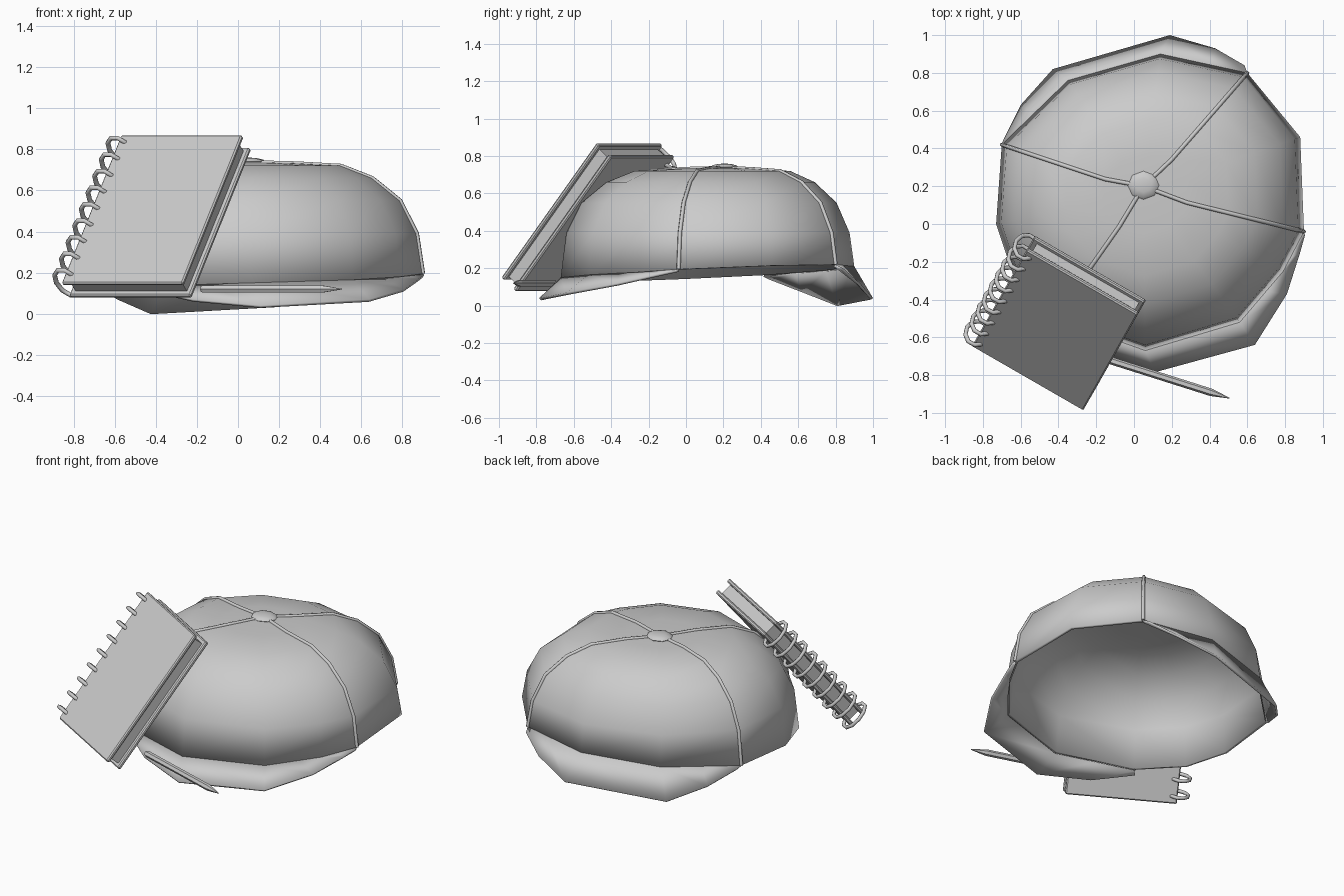
import bpy, bmesh, math
from mathutils import Vector, Matrix

if "Cube" in bpy.data.objects:
    bpy.data.objects.remove(bpy.data.objects["Cube"])


def make(name, verts, faces, thick=0, smooth=None):
    me = bpy.data.meshes.new(name)
    me.from_pydata([tuple(v) for v in verts], [], faces)
    bm = bmesh.new()
    bm.from_mesh(me)
    bmesh.ops.recalc_face_normals(bm, faces=bm.faces)
    bm.to_mesh(me)
    bm.free()
    ob = bpy.data.objects.new(name, me)
    bpy.context.collection.objects.link(ob)
    if thick:
        m = ob.modifiers.new("thickness", 'SOLIDIFY')
        m.thickness, m.offset = thick, -1
    if smooth:
        shade(ob, smooth)
    return ob


def shade(ob, deg):
    bpy.ops.object.select_all(action='DESELECT')
    ob.select_set(True)
    bpy.context.view_layer.objects.active = ob
    bpy.ops.object.shade_smooth_by_angle(angle=math.radians(deg))


def tube(name, pts, radius, closed=False, res=1):
    cu = bpy.data.curves.new(name, 'CURVE')
    cu.dimensions = '3D'
    cu.bevel_depth, cu.bevel_resolution, cu.use_fill_caps = radius, res, True
    sp = cu.splines.new('POLY')
    sp.points.add(len(pts) - 1)
    for p, q in zip(sp.points, pts):
        p.co = (*q, 1)
    sp.use_cyclic_u = closed
    ob = bpy.data.objects.new(name, cu)
    bpy.context.collection.objects.link(ob)
    return ob


# Hat crown: rim outline shrunk up through rings to a flat top
rim = [Vector(p) for p in [
    (.90, -.04, .195), (.88, .46, .215), (.60, .80, .22), (.14, .90, .21),
    (-.35, .76, .19), (-.70, .42, .165), (-.73, 0, .145), (-.64, -.27, .135),
    (-.42, -.50, .135), (.06, -.67, .15), (.56, -.52, .165), (.79, -.25, .18)]]
N = len(rim)
low, high = Vector((.08, .13, 0)), Vector((.05, .17, 0))
levels = [(.965, .39), (.87, .55), (.71, .66), (.53, .72), (.27, .732)]
rings = [rim]
for s, z in levels:
    c = low.lerp(high, 1 - s)
    rings.append([Vector((c.x + (p.x - low.x) * s, c.y + (p.y - low.y) * s, z)) for p in rim])
apex = Vector((.05, .2, .738))
verts = [v for r in rings for v in r] + [apex]
faces = [(k * N + i, k * N + (i + 1) % N, (k + 1) * N + (i + 1) % N, (k + 1) * N + i)
         for k in range(len(levels)) for i in range(N)]
last = len(levels) * N
faces += [(last + i, last + (i + 1) % N, len(verts) - 1) for i in range(N)]
make("hat_crown", verts, faces, .02, 40)

# Four raised panel seams
for i in (0, 2, 5, 8):
    tube("crown_seam", [r[i] for r in rings] + [apex], .011)

# Top button
bm = bmesh.new()
bmesh.ops.create_uvsphere(bm, u_segments=8, v_segments=6, radius=1,
                          matrix=Matrix.Translation((.05, .205, .74)) @ Matrix.Diagonal((.083, .075, .02, 1)))
me = bpy.data.meshes.new("hat_button")
bm.to_mesh(me)
bm.free()
button = bpy.data.objects.new("hat_button", me)
bpy.context.collection.objects.link(button)
shade(button, 50)


# Brims: strips from the rim (fractional position) out to a drooping edge
def brim(name, edge):
    inner = []
    for t, _ in edge:
        i = int(t)
        inner.append(rim[i % N].lerp(rim[(i + 1) % N], t - i))
    n = len(edge)
    vs = inner + [Vector(o) for _, o in edge]
    make(name, vs, [(i, i + 1, n + i + 1, n + i) for i in range(n - 1)], .015, 40)


brim("back_brim", [(2, (.585, .84, .20)), (2.4, (.43, .93, .12)), (3, (.19, 1.0, .04)),
                   (4, (-.43, .82, .005)), (4.5, (-.60, .63, .08)), (5, (-.69, .45, .15))])
brim("front_brim", [(8, (-.44, -.52, .12)), (8.5, (-.22, -.67, .07)), (9, (.11, -.785, .04)),
                    (10, (.64, -.64, .07)), (10.6, (.81, -.37, .12)), (11.3, (.88, -.15, .17)),
                    (12, (.905, -.06, .19))])

# Notepad frame: u across, v up the cover, n outward
W, H = .68, .93
origin = Vector((-.86, -.65, .15))
u = Vector((.59, -.34, 0)).normalized()
v = Vector((.29, .51, .72)).normalized()
n = u.cross(v).normalized()


def at(a, b, c):
    return origin + u * a + v * b + n * c


def slab(name, a0, a1, b0, b1, c0, c1):
    vs = [at(a, b, c) for c in (c0, c1) for a, b in ((a0, b0), (a1, b0), (a1, b1), (a0, b1))]
    fs = [(0, 1, 2, 3), (4, 5, 6, 7)] + [(i, (i + 1) % 4, (i + 1) % 4 + 4, i + 4) for i in range(4)]
    return make(name, vs, fs)


for name, c in (("front_cover", 0), ("back_cover", -.095)):
    ob = slab(name, 0, W, 0, H, c - .025, c)
    b = ob.modifiers.new("bevel", 'BEVEL')
    b.width, b.segments = .007, 1
slab("notepad_pages", .03, W - .025, .025, H - .025, -.096, -.024)

# Spiral binding rings
for k in range(9):
    b = .05 + k * (H - .10) / 8
    pts = [at(-.01 + .062 * math.cos(t), b + .008 * math.sin(t), -.06 + .09 * math.sin(t))
           for t in (math.tau * j / 10 for j in range(10))]
    tube("binding_ring", pts, .012, True)

# Pencil: hexagonal body with a sharpened point
tail, tip = Vector((-.18, -.705, .12)), Vector((.505, -.922, .12))
d = (tip - tail).normalized()
side, up = d.cross(Vector((0, 0, 1))), Vector((0, 0, 1))
vs = []
for s, r in ((0, .014), (.012, .02), ((tip - tail).length - .10, .02), ((tip - tail).length, .002)):
    vs += [tail + d * s + (side * math.cos(a) + up * math.sin(a)) * r
           for a in (math.tau * j / 6 for j in range(6))]
fs = [(k * 6 + i, k * 6 + (i + 1) % 6, k * 6 + 6 + (i + 1) % 6, k * 6 + 6 + i)
      for k in range(3) for i in range(6)]
make("pencil", vs, fs + [tuple(range(6)), tuple(range(18, 24))])
